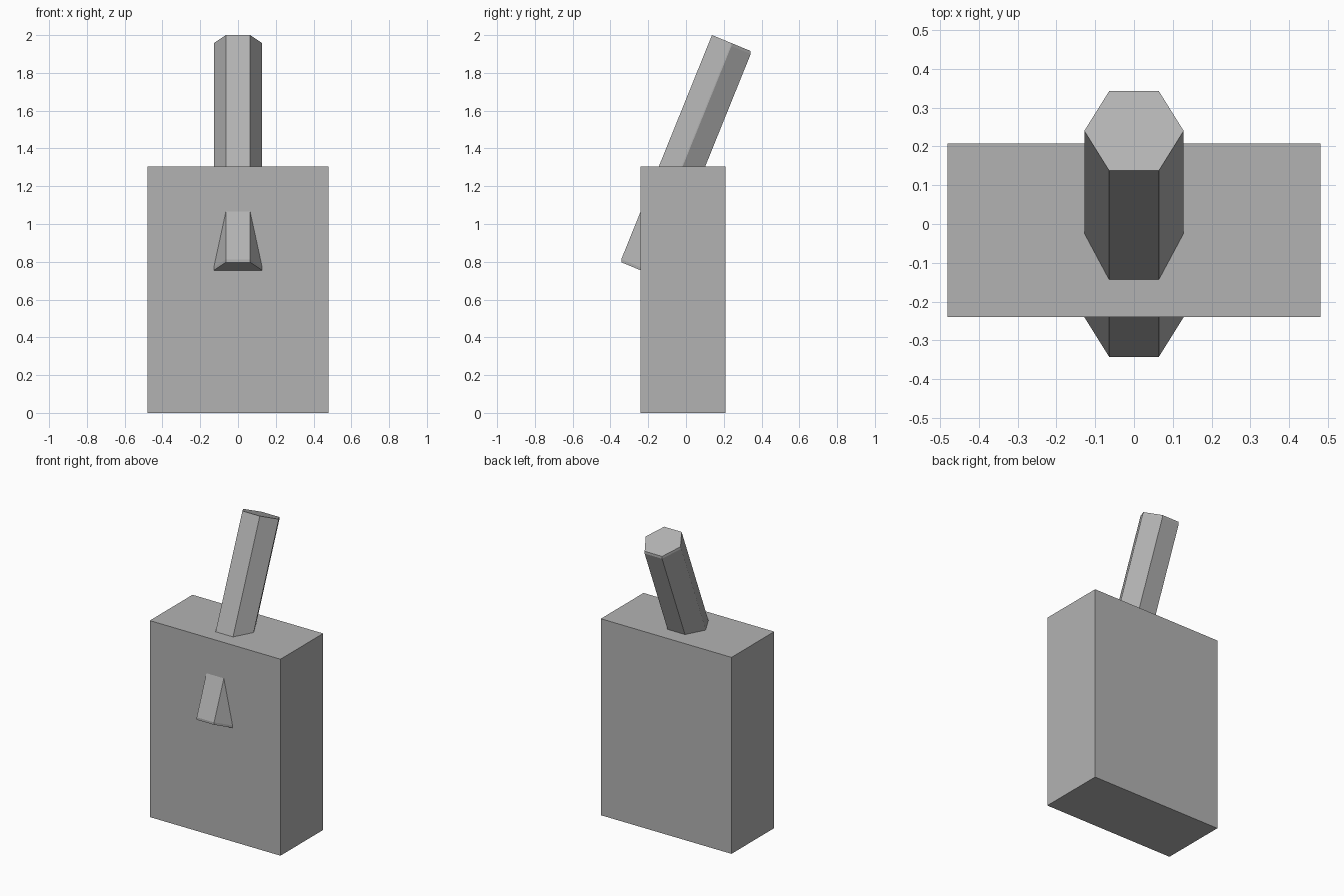
import bpy
import bmesh
import math
from mathutils import Matrix, Vector

cube = bpy.data.objects.get("Cube")
if cube:
    bpy.data.objects.remove(cube, do_unlink=True)

# Single plain grey
grey = bpy.data.materials.new("plain_grey")
grey.use_nodes = True
grey.diffuse_color = (0.45, 0.45, 0.45, 1)
grey.node_tree.nodes["Principled BSDF"].inputs["Base Color"].default_value = (0.45, 0.45, 0.45, 1)


def add_object(name, bm):
    bmesh.ops.recalc_face_normals(bm, faces=bm.faces)
    mesh = bpy.data.meshes.new(name)
    bm.to_mesh(mesh)
    bm.free()
    mesh.materials.append(grey)
    obj = bpy.data.objects.new(name, mesh)
    bpy.context.collection.objects.link(obj)
    return obj


# Upright block
low, high = Vector((-0.48, -0.24, 0)), Vector((0.48, 0.208, 1.305))
bm = bmesh.new()
bmesh.ops.create_cube(bm, size=1, matrix=Matrix.Translation((low + high) / 2)
                      @ Matrix.Diagonal((*(high - low), 1)))
add_object("block", bm)

# Leaning hexagonal bar through the block: hull of two tilted hexagonal slabs
# with short vertical rims
RADIUS, TILT, RIM = 0.128, math.radians(-22.4), 0.016
tilt = Matrix.Rotation(TILT, 3, 'X')
bm = bmesh.new()
for y, z in ((-0.24, 0.755), (0.24, 1.958 - RIM)):
    for rise in (0, RIM):
        for i in range(6):
            a = i * math.pi / 3
            corner = tilt @ Vector((RADIUS * math.cos(a), RADIUS * math.sin(a), 0))
            bm.verts.new(corner + Vector((0, y, z + rise)))
hull = bmesh.ops.convex_hull(bm, input=bm.verts)
loose = [v for v in bm.verts if not v.link_faces]
bmesh.ops.delete(bm, geom=loose, context='VERTS')
bmesh.ops.dissolve_limit(bm, angle_limit=math.radians(0.5), verts=bm.verts, edges=bm.edges)
add_object("leaning_bar", bm)
